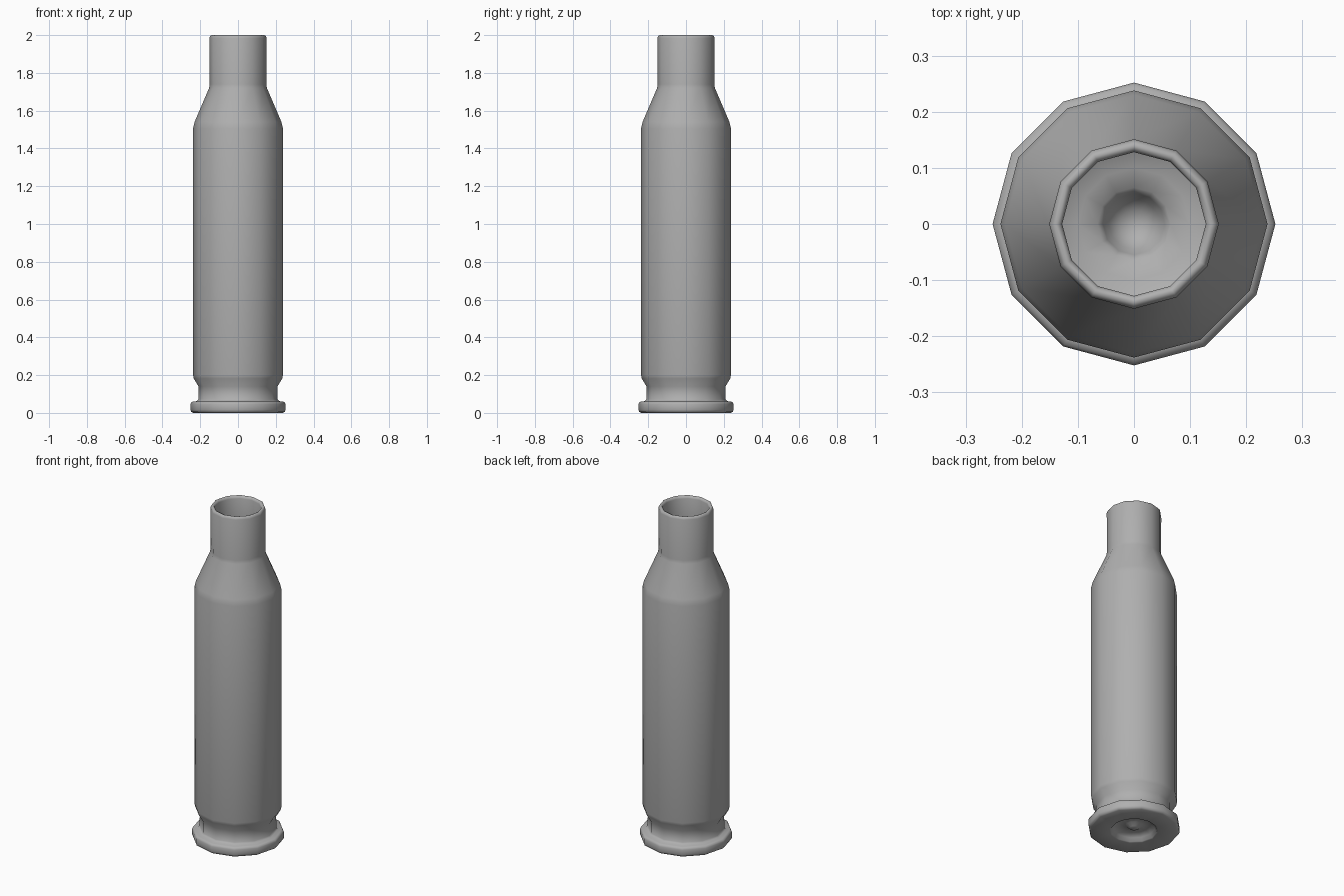
import bpy, bmesh, math

if "Cube" in bpy.data.objects:
    bpy.data.objects.remove(bpy.data.objects["Cube"])

SIDES = 12

# Dark grey metal
metal = bpy.data.materials.new("dark_metal")
metal.diffuse_color = (0.43, 0.43, 0.43, 1)
metal.use_nodes = True
metal.node_tree.nodes["Principled BSDF"].inputs["Base Color"].default_value = metal.diffuse_color


def lathe(name, profile):
    """Revolve (radius, z) points around z; radius 0 makes a pole."""
    bm = bmesh.new()
    rings = []
    for r, z in profile:
        if r == 0:
            rings.append([bm.verts.new((0, 0, z))] * SIDES)
        else:
            rings.append([bm.verts.new((r * math.cos(math.tau * i / SIDES),
                                        r * math.sin(math.tau * i / SIDES), z))
                          for i in range(SIDES)])
    for a, b in zip(rings, rings[1:]):
        for i in range(SIDES):
            j = (i + 1) % SIDES
            bm.faces.new(list(dict.fromkeys((a[i], a[j], b[j], b[i]))))
    bmesh.ops.recalc_face_normals(bm, faces=bm.faces)
    mesh = bpy.data.meshes.new(name)
    bm.to_mesh(mesh)
    bm.free()
    mesh.materials.append(metal)
    obj = bpy.data.objects.new(name, mesh)
    bpy.context.collection.objects.link(obj)
    bpy.ops.object.select_all(action='DESELECT')
    obj.select_set(True)
    bpy.context.view_layer.objects.active = obj
    bpy.ops.object.shade_smooth()
    return obj


# One continuous shell: base recess, rim, groove, body, neck, then the hollow inside
lathe("casing", [
    # recessed base with a raised button in the middle
    (0, 0.014), (0.025, 0.017), (0.045, 0.032), (0.085, 0.035),
    (0.115, 0.022), (0.127, 0.003), (0.135, 0.0),
    # rim
    (0.238, 0.0), (0.248, 0.006), (0.252, 0.016), (0.252, 0.046),
    (0.248, 0.055), (0.238, 0.06),
    # extractor groove
    (0.218, 0.062), (0.21, 0.072), (0.209, 0.14),
    # body and shoulder
    (0.234, 0.182), (0.238, 0.2), (0.238, 1.505), (0.23, 1.54),
    (0.153, 1.72), (0.15, 1.74),
    # neck and rounded mouth
    (0.151, 1.985), (0.147, 1.996), (0.14, 2.0), (0.132, 1.997), (0.128, 1.985),
    # inner wall and floor with a rounded central cup
    (0.128, 1.735), (0.212, 1.5), (0.212, 0.22), (0.185, 0.15),
    (0.1, 0.125), (0.065, 0.115), (0.055, 0.1), (0.045, 0.075),
    (0.025, 0.058), (0, 0.052),
])
